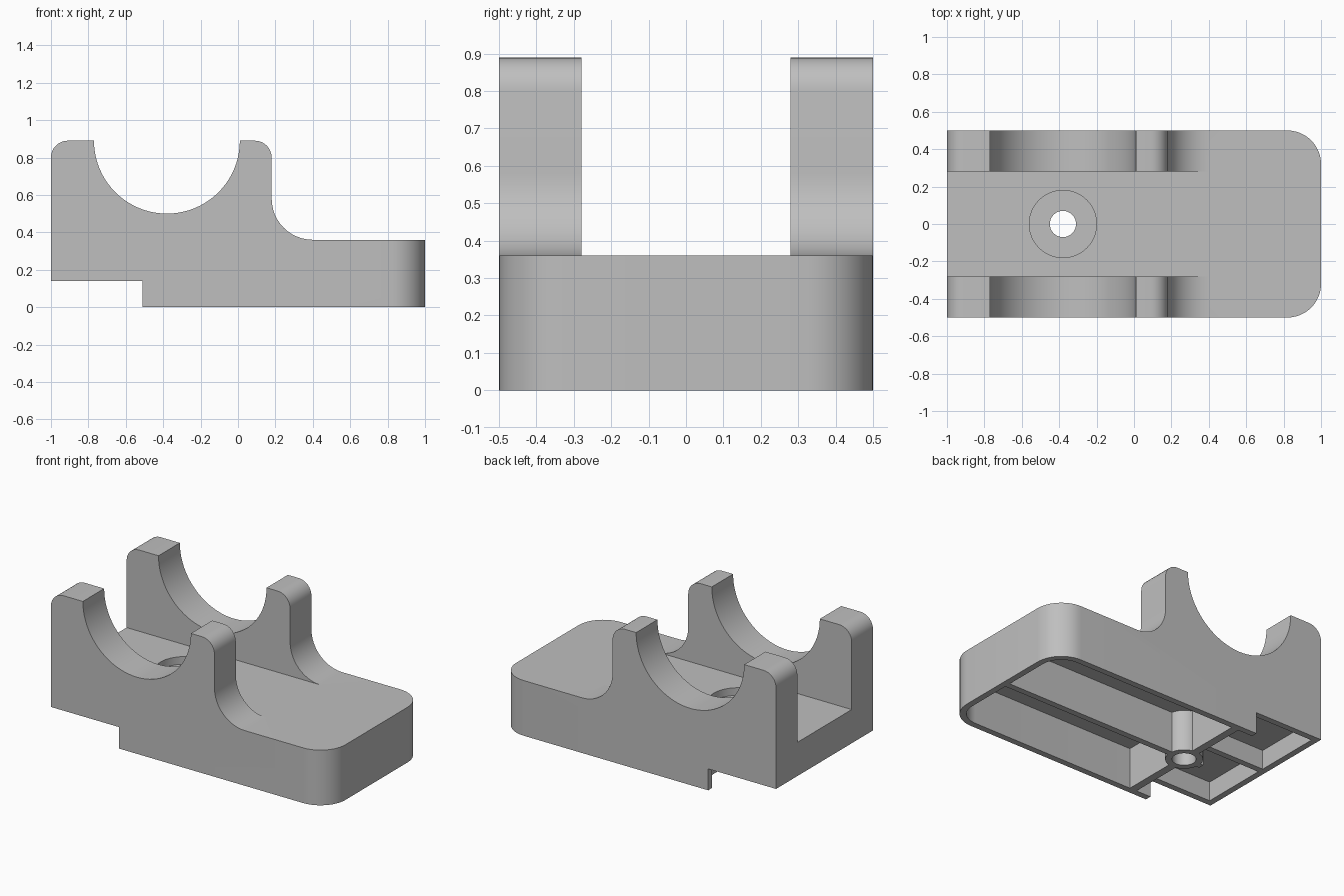
import bpy, bmesh, math
from mathutils import Vector

if "Cube" in bpy.data.objects:
    bpy.data.objects.remove(bpy.data.objects["Cube"])

WALL = 0.04      # shell thickness
CEIL = 0.265     # height of the pocket ceiling
TOP = 0.36       # height of the base deck
HX = -0.38       # x of the bolt hole and cradle centre


def arc(cx, cy, r, a0, a1, n):
    return [(cx + r * math.cos(math.radians(a0 + (a1 - a0) * i / n)),
             cy + r * math.sin(math.radians(a0 + (a1 - a0) * i / n))) for i in range(n + 1)]


def make(name, bm):
    bmesh.ops.recalc_face_normals(bm, faces=bm.faces)
    me = bpy.data.meshes.new(name)
    bm.to_mesh(me)
    bm.free()
    ob = bpy.data.objects.new(name, me)
    bpy.context.collection.objects.link(ob)
    return ob


def prism(name, pts, axis, lo, hi, round_at=None, radius=0.0):
    """Extrude an outline along y or z; optionally round vertical edges chosen by a rule."""
    bm = bmesh.new()
    to3 = (lambda p: (p[0], lo, p[1])) if axis == 'Y' else (lambda p: (p[0], p[1], lo))
    face = bm.faces.new([bm.verts.new(to3(p)) for p in pts])
    ext = bmesh.ops.extrude_face_region(bm, geom=[face])
    move = Vector((0, hi - lo, 0)) if axis == 'Y' else Vector((0, 0, hi - lo))
    bmesh.ops.translate(bm, vec=move, verts=[v for v in ext['geom'] if isinstance(v, bmesh.types.BMVert)])
    if round_at:
        edges = [e for e in bm.edges
                 if all(round_at(v.co) for v in e.verts)
                 and abs((e.verts[0].co - e.verts[1].co).normalized().z) > 0.99]
        bmesh.ops.bevel(bm, geom=edges, offset=radius, segments=12, profile=0.5, affect='EDGES')
    return make(name, bm)


def box(name, x0, x1, y0, y1, z0, z1, **kw):
    return prism(name, [(x0, y0), (x1, y0), (x1, y1), (x0, y1)], 'Z', z0, z1, **kw)


def cylinder(name, r, z0, z1):
    return prism(name, arc(HX, 0, r, 0, 360, 48)[:-1], 'Z', z0, z1)


def combine(ob, tool, operation):
    mod = ob.modifiers.new('cut', 'BOOLEAN')
    mod.operation, mod.solver, mod.object = operation, 'EXACT', tool
    bpy.context.view_layer.objects.active = ob
    bpy.ops.object.modifier_apply(modifier=mod.name)
    bpy.data.objects.remove(tool)


# Side profile: stepped base, two posts around a round cradle, fillet to the deck
profile = [(-0.51, 0), (1, 0), (1, TOP)]
profile += arc(0.4, 0.58, 0.22, 270, 180, 12)
profile += arc(0.09, 0.80, 0.09, 0, 90, 8)
profile += arc(HX, 0.89, 0.39, 0, -180, 40)
profile += arc(-0.91, 0.80, 0.09, 90, 180, 8)
profile += [(-1, 0.14), (-0.51, 0.14)]
body = prism('cradle_block', profile, 'Y', -0.5, 0.5, lambda c: c.x > 0.99, 0.18)

# Open channel between the two cradle walls
combine(body, box('channel', -1.1, 0.4, -0.28, 0.28, TOP, 1.0), 'DIFFERENCE')

# Four underside pockets, leaving thin walls and crossing ribs
for s in (-1, 1):
    y0, y1 = sorted((s * 0.02, s * (0.5 - WALL)))
    combine(body, box('front_pocket', HX + 0.025, 1 - WALL, y0, y1, -0.1, CEIL,
                      round_at=lambda c: c.x > 0.9 and abs(c.y) > 0.4, radius=0.14), 'DIFFERENCE')
    combine(body, box('rear_pocket', -1 + WALL, HX - 0.025, y0, y1, -0.1, CEIL), 'DIFFERENCE')

# Bolt boss, counterbore and through hole
combine(body, cylinder('boss', 0.11, 0, CEIL + 0.02), 'UNION')
combine(body, cylinder('counterbore', 0.18, TOP - 0.05, TOP + 0.1), 'DIFFERENCE')
combine(body, cylinder('bolt_hole', 0.07, -0.1, TOP + 0.1), 'DIFFERENCE')

# Plain grey finish
grey = bpy.data.materials.new('plain_grey')
grey.diffuse_color = (0.52, 0.52, 0.52, 1)
grey.use_nodes = True
grey.node_tree.nodes["Principled BSDF"].inputs["Base Color"].default_value = grey.diffuse_color
body.data.materials.clear()
body.data.materials.append(grey)
for p in body.data.polygons:
    p.material_index = 0

bpy.ops.object.select_all(action='DESELECT')
body.select_set(True)
bpy.context.view_layer.objects.active = body
bpy.ops.object.shade_smooth_by_angle(angle=math.radians(30))
